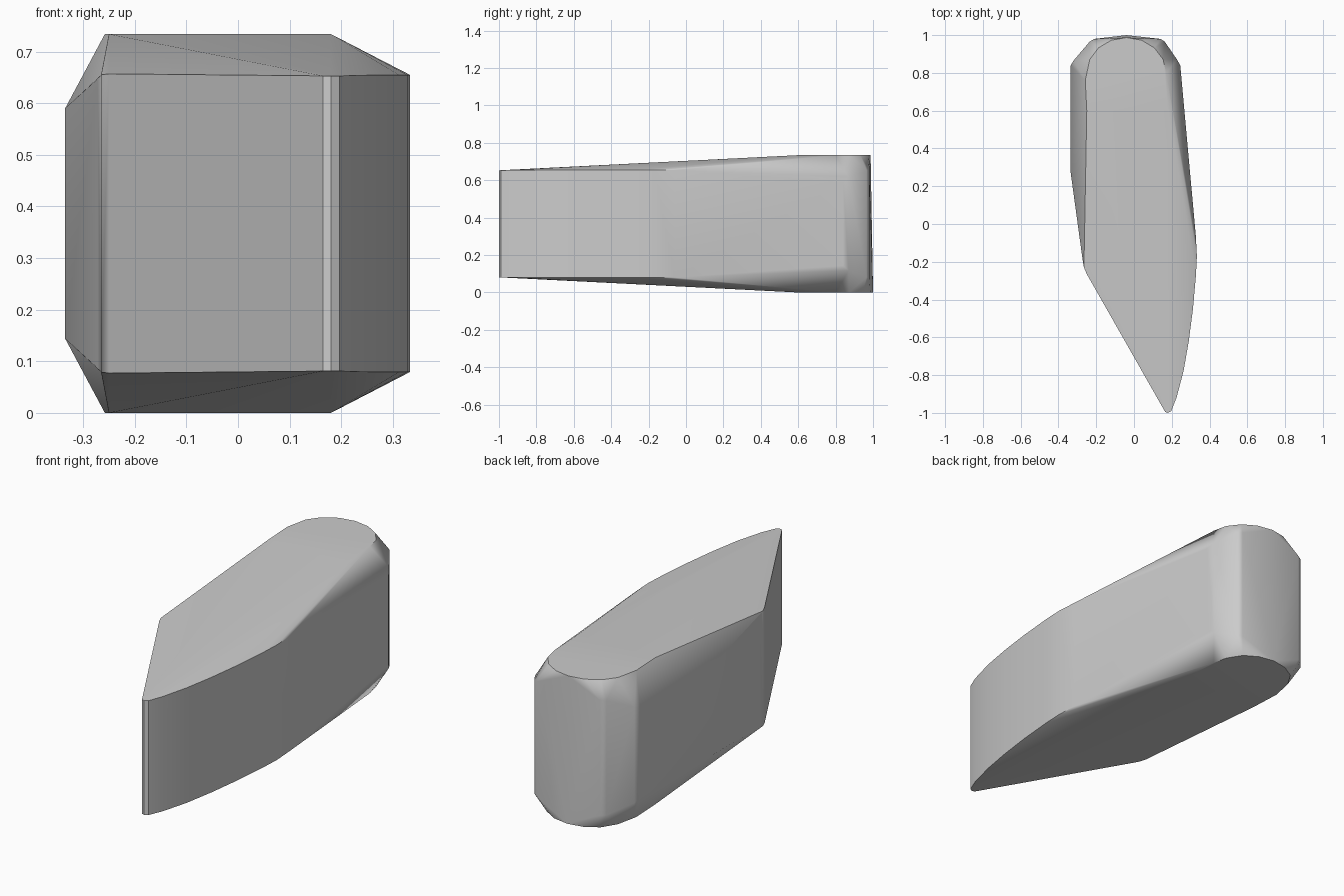
import bpy
import bmesh
import math

cube = bpy.data.objects.get("Cube")
if cube:
    bpy.data.objects.remove(cube)

MID = 0.367  # height of the mirror plane

# Wall outline: x, y, half height of the upright band
WALL = [
    (0.165, -0.995, 0.286), (0.18, -1.0, 0.286), (0.197, -0.99, 0.286),
    (0.225, -0.92, 0.287), (0.262, -0.78, 0.288), (0.29, -0.62, 0.288),
    (0.312, -0.45, 0.288), (0.328, -0.27, 0.288), (0.333, -0.17, 0.288),
    (0.327, -0.06, 0.287), (0.245, 0.84, 0.223), (0.228, 0.87, 0.25),
    (0.163, 0.965, 0.286), (0.14, 0.98, 0.288), (-0.21, 0.98, 0.288),
    (-0.235, 0.965, 0.286), (-0.32, 0.865, 0.24), (-0.335, 0.84, 0.223),
    (-0.335, 0.27, 0.223), (-0.272, -0.19, 0.28), (-0.265, -0.23, 0.288),
    (-0.25, -0.265, 0.29),
]

# Level plateau at the rear of the top and bottom: x, y
PLATEAU = [(0.18, 0.6), (0.17, 0.8), (-0.258, 0.76), (-0.25, 0.6)]
PLATEAU += [(-0.04 + 0.21 * math.cos(a), 0.8 + 0.187 * math.sin(a))
            for a in (math.pi * i / 8 for i in range(1, 8))]

# Convex wedge body wrapped around both mirrored halves
bm = bmesh.new()
for side in (1, -1):
    for x, y, half in WALL:
        bm.verts.new((x, y, MID + side * half))
    for x, y in PLATEAU:
        lean = 0.013 if side < 0 and y > 0.9 else 0
        bm.verts.new((x, y + lean, MID + side * MID))
hull = bmesh.ops.convex_hull(bm, input=bm.verts)
loose = {v for v in hull["geom_interior"] + hull["geom_unused"]
         if isinstance(v, bmesh.types.BMVert)}
bmesh.ops.delete(bm, geom=list(loose), context="VERTS")
bmesh.ops.dissolve_limit(bm, angle_limit=math.radians(0.6),
                         verts=bm.verts, edges=bm.edges)
bmesh.ops.recalc_face_normals(bm, faces=bm.faces)

mesh = bpy.data.meshes.new("wedge_body")
bm.to_mesh(mesh)
bm.free()
body = bpy.data.objects.new("wedge_body", mesh)
bpy.context.collection.objects.link(body)

# Plain grey finish
grey = bpy.data.materials.new("plain_grey")
grey.use_nodes = True
colour = (0.6, 0.6, 0.6, 1)
grey.diffuse_color = colour
grey.node_tree.nodes["Principled BSDF"].inputs["Base Color"].default_value = colour
mesh.materials.append(grey)

# Soft facets with crisp rims
bpy.ops.object.select_all(action="DESELECT")
body.select_set(True)
bpy.context.view_layer.objects.active = body
bpy.ops.object.shade_smooth_by_angle(angle=math.radians(35))
weighted = body.modifiers.new("even_shading", "WEIGHTED_NORMAL")
weighted.keep_sharp = True
